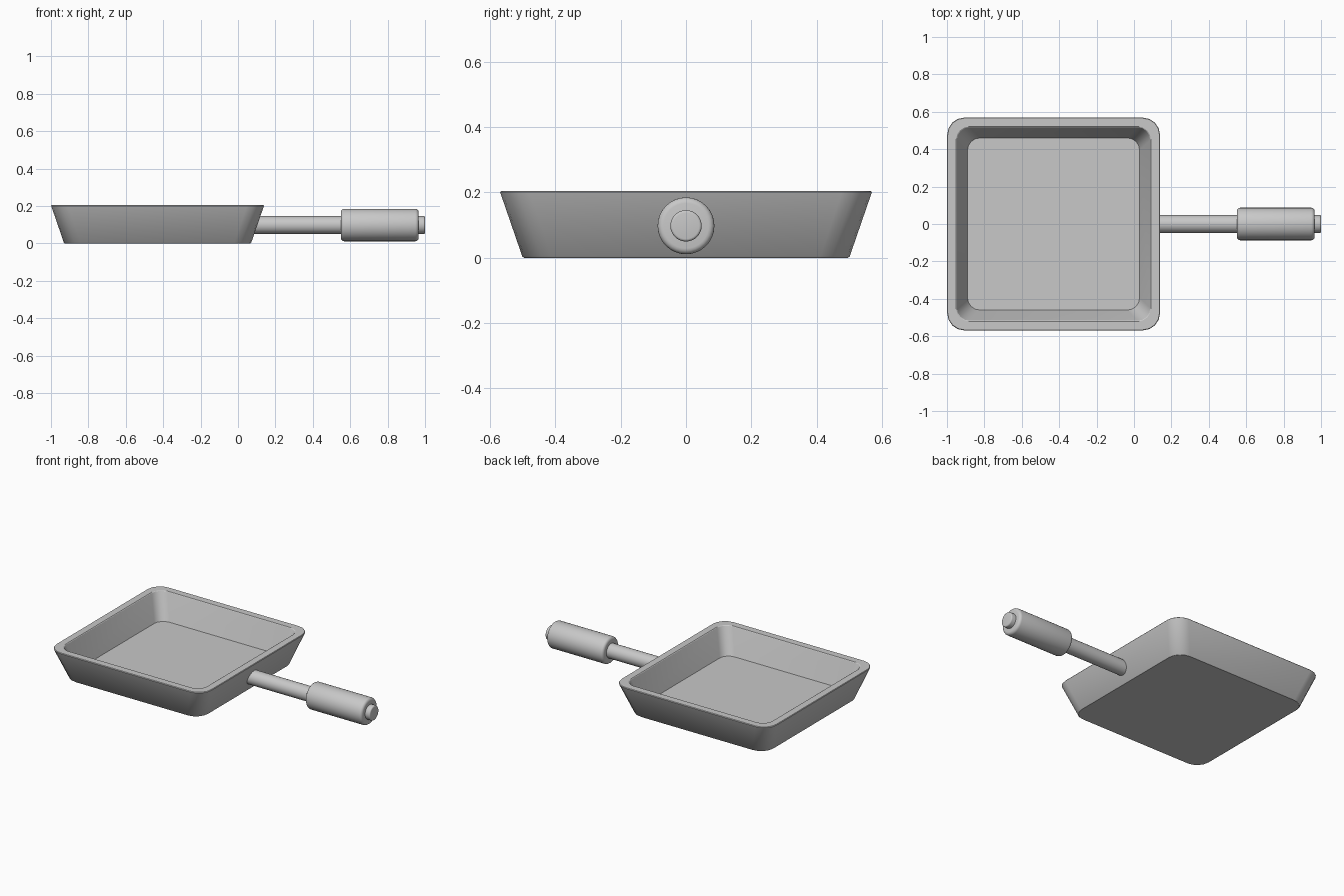
import bpy
import bmesh
from math import cos, sin, pi, radians

cube = bpy.data.objects.get("Cube")
if cube:
    bpy.data.objects.remove(cube, do_unlink=True)

PAN_X = -0.43
AXIS_Z = 0.098

# Single grey metal
metal = bpy.data.materials.new("grey metal")
metal.use_nodes = True
grey = (0.58, 0.58, 0.58, 1)
metal.diffuse_color = grey
metal.node_tree.nodes["Principled BSDF"].inputs["Base Color"].default_value = grey


def loft(name, rings):
    """Skin a list of closed point rings and cap both ends."""
    bm = bmesh.new()
    loops = [[bm.verts.new(p) for p in ring] for ring in rings]
    count = len(loops[0])
    for low, high in zip(loops, loops[1:]):
        for i in range(count):
            j = (i + 1) % count
            bm.faces.new((low[i], low[j], high[j], high[i]))
    bm.faces.new(loops[0][::-1])
    bm.faces.new(loops[-1])
    bmesh.ops.recalc_face_normals(bm, faces=bm.faces)
    mesh = bpy.data.meshes.new(name)
    bm.to_mesh(mesh)
    bm.free()
    mesh.materials.append(metal)
    obj = bpy.data.objects.new(name, mesh)
    bpy.context.collection.objects.link(obj)
    bpy.ops.object.select_all(action='DESELECT')
    obj.select_set(True)
    bpy.context.view_layer.objects.active = obj
    bpy.ops.object.shade_smooth_by_angle(angle=radians(32))
    return obj


def rounded_square(half, radius, z, steps=4):
    points = []
    for corner in range(4):
        mid = pi / 4 + corner * pi / 2
        sx = 1 if cos(mid) > 0 else -1
        sy = 1 if sin(mid) > 0 else -1
        for k in range(steps + 1):
            a = corner * pi / 2 + k * pi / 2 / steps
            points.append((PAN_X + sx * (half - radius) + radius * cos(a),
                           sy * (half - radius) + radius * sin(a), z))
    return points


def lathe(name, profile, sides=32):
    """Turn (x, radius) pairs around the handle axis."""
    return loft(name, [[(x, r * cos(2 * pi * i / sides),
                         AXIS_Z + r * sin(2 * pi * i / sides))
                        for i in range(sides)] for x, r in profile])


def rounded_end(x, r, bevel, direction, steps=4):
    """Quarter-round edge running from the flat cap to the full radius."""
    return [(x + direction * bevel * (1 - sin(k * pi / 2 / steps)),
             r - bevel + bevel * (1 - (1 - cos(k * pi / 2 / steps)))
             ) for k in range(steps, -1, -1)]


# Pan: outer wall, rim, inner wall and floor
pan_profile = [(0.496, 0.088, 0), (0.501, 0.09, 0.004), (0.569, 0.092, 0.201),
               (0.566, 0.09, 0.205), (0.521, 0.07, 0.205),
               (0.517, 0.068, 0.202), (0.46, 0.065, 0.037)]
loft("pan", [rounded_square(*p) for p in pan_profile])

# Handle rod, grip and end cap
lathe("handle_rod", [(0.075, 0.048), (0.57, 0.048)])
lathe("handle_grip", rounded_end(0.55, 0.087, 0.018, 1)
      + rounded_end(0.966, 0.087, 0.018, -1)[::-1])
lathe("handle_cap", [(0.95, 0.048)] + rounded_end(1.0, 0.048, 0.008, -1)[::-1])
